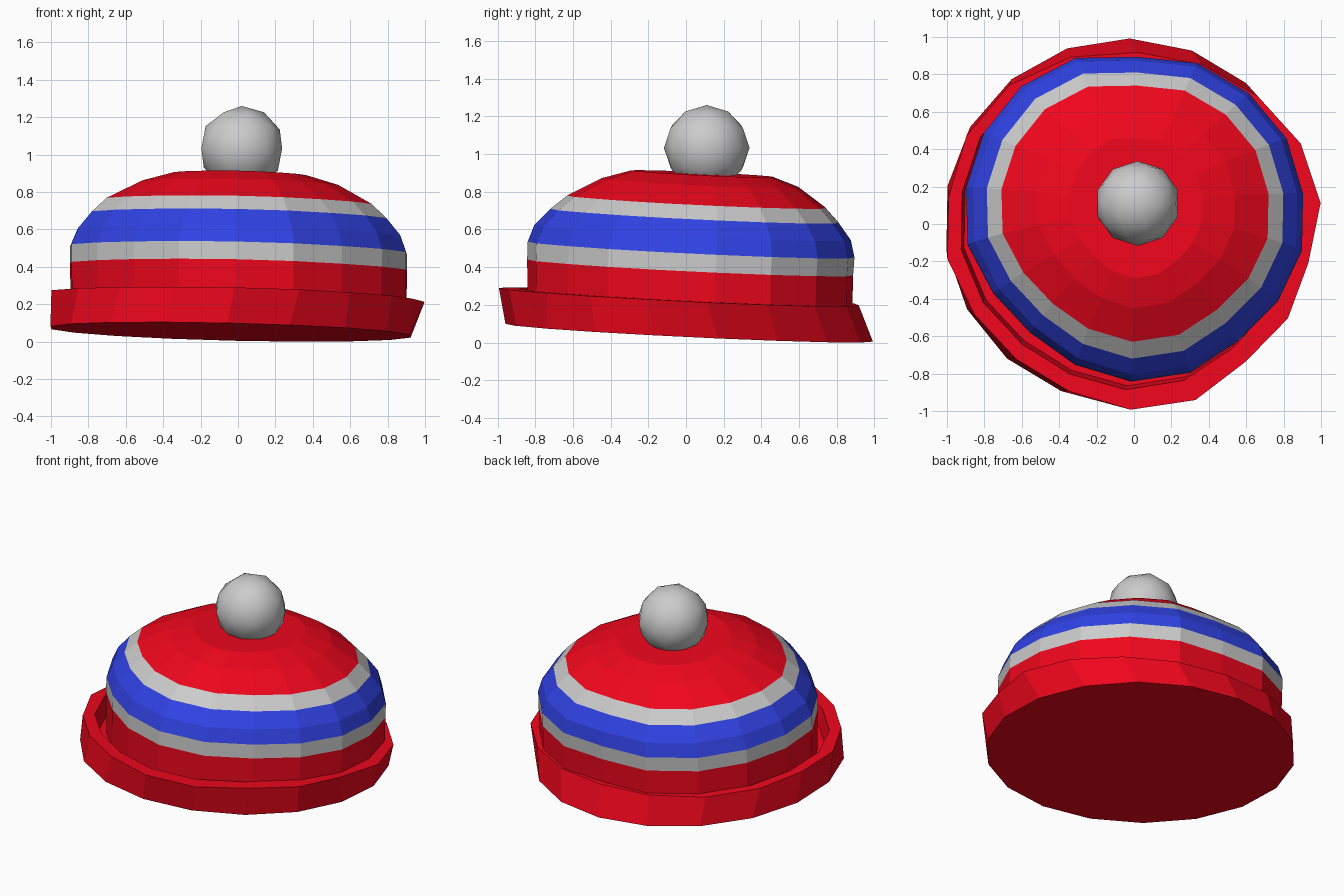
import bpy
from math import sin, cos, radians

if "Cube" in bpy.data.objects:
    bpy.data.objects.remove(bpy.data.objects["Cube"])

SIDES = 18


def material(name, rgb):
    m = bpy.data.materials.new(name)
    m.diffuse_color = (*rgb, 1)
    m.use_nodes = True
    m.node_tree.nodes["Principled BSDF"].inputs["Base Color"].default_value = m.diffuse_color
    return m


red = material("red_wool", (0.87, 0.002, 0.012))
blue = material("blue_wool", (0.03, 0.055, 0.78))

# Hand-made unevenness: radius factor per side, counted from +x anticlockwise
dome_warp = {1: 1.02, 2: 1.025, 3: 1.03, 5: 1.05, 6: 1.05, 7: 1.025, 9: 0.985,
             10: 0.94, 11: 0.925, 12: 0.96, 15: 0.965, 16: 0.98}
lip_warp = {1: 1.01, 5: 1.03, 6: 1.05, 7: 1.035, 10: 0.965, 11: 0.95, 12: 0.96,
            15: 0.94, 16: 0.95, 17: 0.94}
inner_warp = {5: 1.01, 6: 1.03, 7: 1.02, 10: 0.98, 11: 0.96, 12: 0.97,
              15: 0.97, 16: 0.98}


def ring(cx, cy, rx, ry, z, scales=None):
    """A slightly tilted 18-sided ring."""
    pts = []
    for k in range(SIDES):
        a = radians(9 + 20 * k)
        s = (scales or {}).get(k, 1)
        x, y = cx + rx * s * cos(a), cy + ry * s * sin(a)
        pts.append((x, y, z - 0.024 * x - 0.048 * y))
    return pts


def loft(name, rings, mat=None, cap_start=False, cap_end=False):
    verts = [p for r in rings for p in r]
    faces = []
    for i in range(len(rings) - 1):
        for k in range(SIDES):
            a, b = i * SIDES + k, i * SIDES + (k + 1) % SIDES
            faces.append((a, b, b + SIDES, a + SIDES))
    if cap_start:
        faces.append(tuple(reversed(range(SIDES))))
    if cap_end:
        n = len(verts)
        faces.append(tuple(range(n - SIDES, n)))
    me = bpy.data.meshes.new(name)
    me.from_pydata(verts, [], faces)
    ob = bpy.data.objects.new(name, me)
    bpy.context.collection.objects.link(ob)
    if mat:
        me.materials.append(mat)
    return ob


# Turned-up cuff: closed base, outer wall, lip, inner groove
loft("cuff", [
    ring(-0.04, 0.017, 0.975, 0.975, 0.052),
    ring(0.0, -0.038, 1.01, 0.955, 0.242, lip_warp),
    ring(-0.03, 0.0, 0.905, 0.885, 0.242, inner_warp),
    ring(-0.02, 0.01, 0.90, 0.875, 0.12, inner_warp),
], red, cap_start=True, cap_end=True)

# Dome rings, bottom to top: centre x, centre y, radius x, radius y, height
profile = [
    (0, 0.02, 0.91, 0.86, 0.11),
    (0, 0.022, 0.915, 0.865, 0.40),
    (0, 0.027, 0.915, 0.867, 0.495),
    (0.003, 0.035, 0.88, 0.84, 0.585),
    (0.003, 0.045, 0.805, 0.765, 0.675),
    (0.003, 0.055, 0.725, 0.685, 0.75),
    (0.01, 0.075, 0.535, 0.525, 0.85),
    (0.01, 0.085, 0.36, 0.375, 0.90),
    (0.015, 0.1, 0.18, 0.18, 0.90),
]
r = [ring(*p, dome_warp) for p in profile]

# Coloured bands of the dome
loft("lower_band", r[0:2], red)
loft("lower_stripe", r[1:3])
loft("middle_band", r[2:5], blue)
loft("upper_stripe", r[4:6])
loft("crown", r[5:], red, cap_end=True)

# Bobble on top
bpy.ops.mesh.primitive_ico_sphere_add(subdivisions=2, radius=0.227,
                                      location=(0.02, 0.11, 1.033))
bobble = bpy.context.object
bobble.name = "bobble"
bpy.ops.object.shade_smooth()
